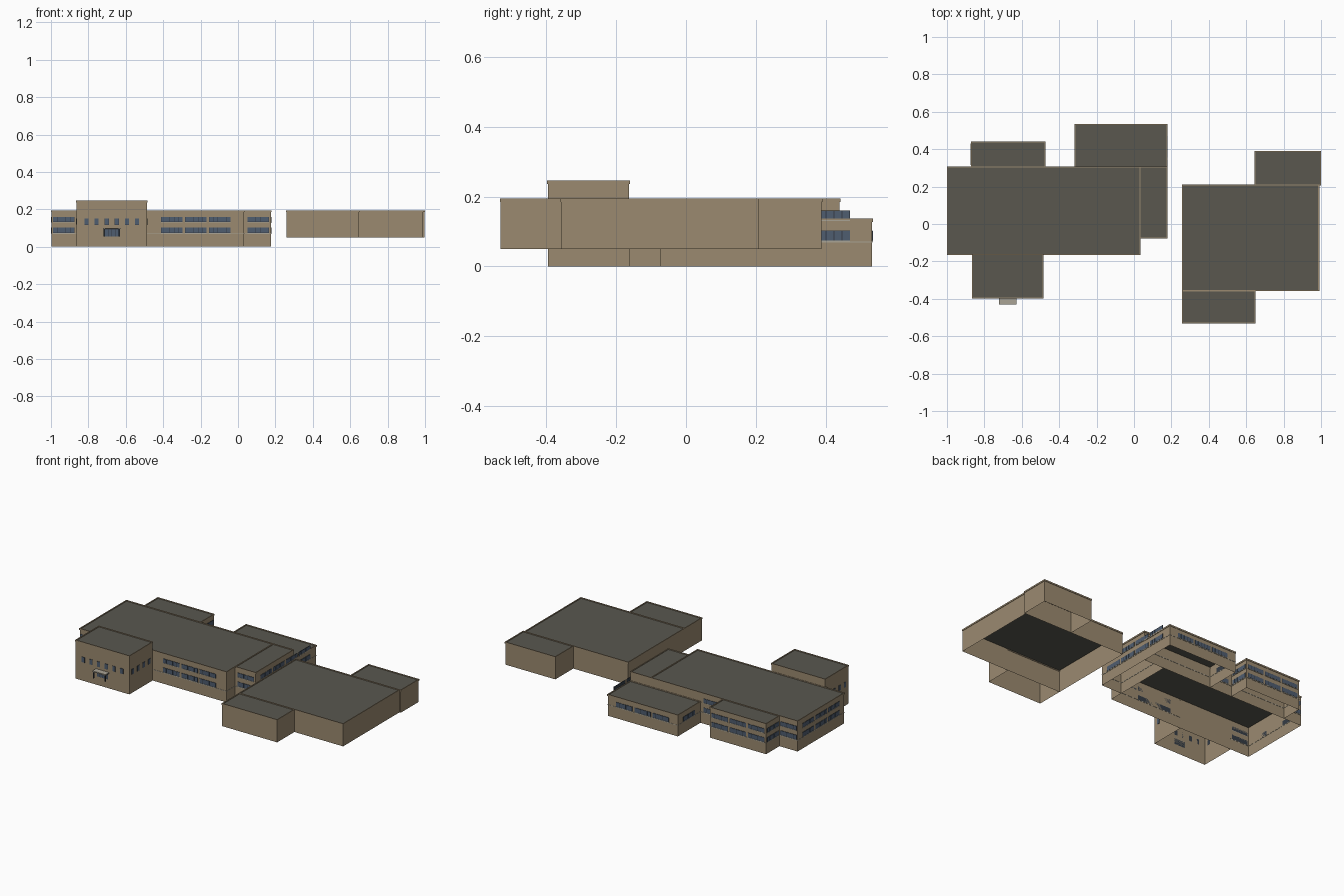
import bpy, bmesh
from mathutils import Matrix, Vector

if "Cube" in bpy.data.objects:
    bpy.data.objects.remove(bpy.data.objects["Cube"])


def material(name, rgb):
    m = bpy.data.materials.new(name)
    m.use_nodes = True
    m.diffuse_color = (*rgb, 1)
    m.node_tree.nodes["Principled BSDF"].inputs["Base Color"].default_value = (*rgb, 1)
    return m


WALL, ROOF, GLASS, FRAME, TRIM = range(5)
MATS = [
    material("tan wall", (0.33, 0.255, 0.163)),
    material("grey roof", (0.10, 0.097, 0.078)),
    material("blue glass", (0.078, 0.11, 0.16)),
    material("dark frame", (0.035, 0.045, 0.06)),
    material("pale trim", (0.40, 0.37, 0.30)),
]


def finish(name, bm):
    mesh = bpy.data.meshes.new(name)
    bm.to_mesh(mesh)
    bm.free()
    for m in MATS:
        mesh.materials.append(m)
    ob = bpy.data.objects.new(name, mesh)
    bpy.context.collection.objects.link(ob)
    return ob


def add_box(bm, lo, hi, mat):
    lo, hi = Vector(lo), Vector(hi)
    size = hi - lo
    size = Vector([abs(v) for v in size])
    xf = Matrix.Translation((lo + hi) / 2) @ Matrix.Diagonal((*size, 1))
    verts = bmesh.ops.create_cube(bm, size=1, matrix=xf)["verts"]
    for f in {f for v in verts for f in v.link_faces}:
        f.material_index = mat


def block(name, x0, x1, y0, y1, z0, top, belt=True):
    """Open-bottomed wall shell with belt course, cornice, parapet and sunken roof."""
    steps = [(0, z0, WALL)]
    if belt:
        steps += [(0, .068, WALL), (.0015, .068, TRIM), (.0015, .0715, TRIM), (0, .0715, TRIM)]
    steps += [(0, top - .01, WALL), (.0025, top - .01, WALL), (.0025, top, WALL),
              (-.003, top, WALL), (-.003, top - .005, WALL)]
    bm = bmesh.new()
    prev = None
    for off, z, mat in steps:
        ring = [bm.verts.new(p) for p in (
            (x0 - off, y0 - off, z), (x1 + off, y0 - off, z),
            (x1 + off, y1 + off, z), (x0 - off, y1 + off, z))]
        if prev:
            for i in range(4):
                j = (i + 1) % 4
                bm.faces.new((prev[i], prev[j], ring[j], ring[i])).material_index = mat
        prev = ring
    bm.faces.new(prev).material_index = ROOF
    return finish(name, bm)


def wall_box(bm, side, plane, a0, a1, z0, z1, d0, d1, mat):
    """Box on a wall: side is an axis and sign, a runs along the wall, d outward."""
    s = 1 if side[0] == "+" else -1
    p, q = plane + s * d0, plane + s * d1
    if side[1] == "x":
        add_box(bm, (p, a0, z0), (q, a1, z1), mat)
    else:
        add_box(bm, (a0, p, z0), (a1, q, z1), mat)


ROWS = ((.074, .103), (.133, .160))
GROUP, PITCH, PANES = .115, .128, 5


def window_strips(name, side, plane, centre, groups, rows=ROWS):
    """Groups of five panes with a pale sill, repeated along a wall."""
    bm = bmesh.new()
    for z0, z1 in rows:
        for g in range(groups):
            a = centre + (g - (groups - 1) / 2) * PITCH - GROUP / 2
            wall_box(bm, side, plane, a, a + GROUP, z0, z1, 0, .0015, FRAME)
            wall_box(bm, side, plane, a, a + GROUP, z0 - .003, z0, 0, .003, TRIM)
            w = GROUP / PANES
            for i in range(PANES):
                wall_box(bm, side, plane, a + i * w + .001, a + (i + 1) * w - .001,
                         z0 + .001, z1 - .001, .0005, .0025, GLASS)
    finish(name, bm)


def small_windows(name, side, plane, centre, count):
    bm = bmesh.new()
    for i in range(count):
        a = centre + (i - (count - 1) / 2) * .054
        wall_box(bm, side, plane, a - .011, a + .011, .117, .151, 0, .0015, FRAME)
        wall_box(bm, side, plane, a - .010, a + .010, .118, .150, .0005, .0025, GLASS)
    finish(name, bm)


# Windowed building
block("main_hall", -.997, .033, -.163, .305, 0, .195)
block("side_block", .033, .177, -.075, .305, 0, .195)
block("rear_wing", -.315, .177, .305, .532, 0, .137)
block("rear_annex", -.87, -.476, .305, .439, 0, .195)
block("entrance_tower", -.863, -.486, -.395, -.163, 0, .246, belt=False)

# Plain raised building
block("plain_hall", .26, .988, -.357, .208, .05, .195, belt=False)
block("plain_front_wing", .26, .646, -.53, -.357, .05, .195, belt=False)
block("plain_rear_wing", .646, .997, .208, .388, .05, .195, belt=False)

# Ribbon windows
LOW = ROWS[:1]
window_strips("main_front_windows", "-y", -.163, -.225, 3)
window_strips("main_front_corner_windows", "-y", -.163, -.932, 1)
window_strips("side_block_front_windows", "-y", -.075, .107, 1)
window_strips("end_windows", "+x", .177, .22, 4)
window_strips("main_end_windows", "-x", -.997, .07, 3)
window_strips("main_rear_corner_windows", "+y", .305, -.934, 1)
window_strips("main_rear_gap_windows", "+y", .305, -.395, 1)
window_strips("annex_rear_windows", "+y", .439, -.673, 3)
window_strips("annex_right_windows", "-x", -.87, .372, 1)
window_strips("annex_left_windows", "+x", -.476, .372, 1)
window_strips("rear_wing_rear_windows", "+y", .532, -.068, 3, LOW)
window_strips("rear_wing_side_windows", "-x", -.315, .42, 1, LOW)

# Tower windows
small_windows("tower_front_windows", "-y", -.395, -.675, 6)
small_windows("tower_left_windows", "+x", -.486, -.28, 4)
small_windows("tower_right_windows", "-x", -.863, -.28, 4)

# Entrance doors, canopy and posts
bm = bmesh.new()
wall_box(bm, "-y", -.395, -.714, -.636, .055, .094, 0, .0015, FRAME)
for i in range(4):
    a = -.712 + i * .0185
    wall_box(bm, "-y", -.395, a + .001, a + .0175, .056, .093, .0005, .0025, GLASS)
finish("entrance_doors", bm)

bm = bmesh.new()
add_box(bm, (-.721, -.431, .094), (-.629, -.395, .101), TRIM)
finish("entrance_canopy", bm)

bm = bmesh.new()
for x in (-.718, -.638):
    add_box(bm, (x, -.429, .054), (x + .006, -.423, .094), FRAME)
finish("canopy_posts", bm)
